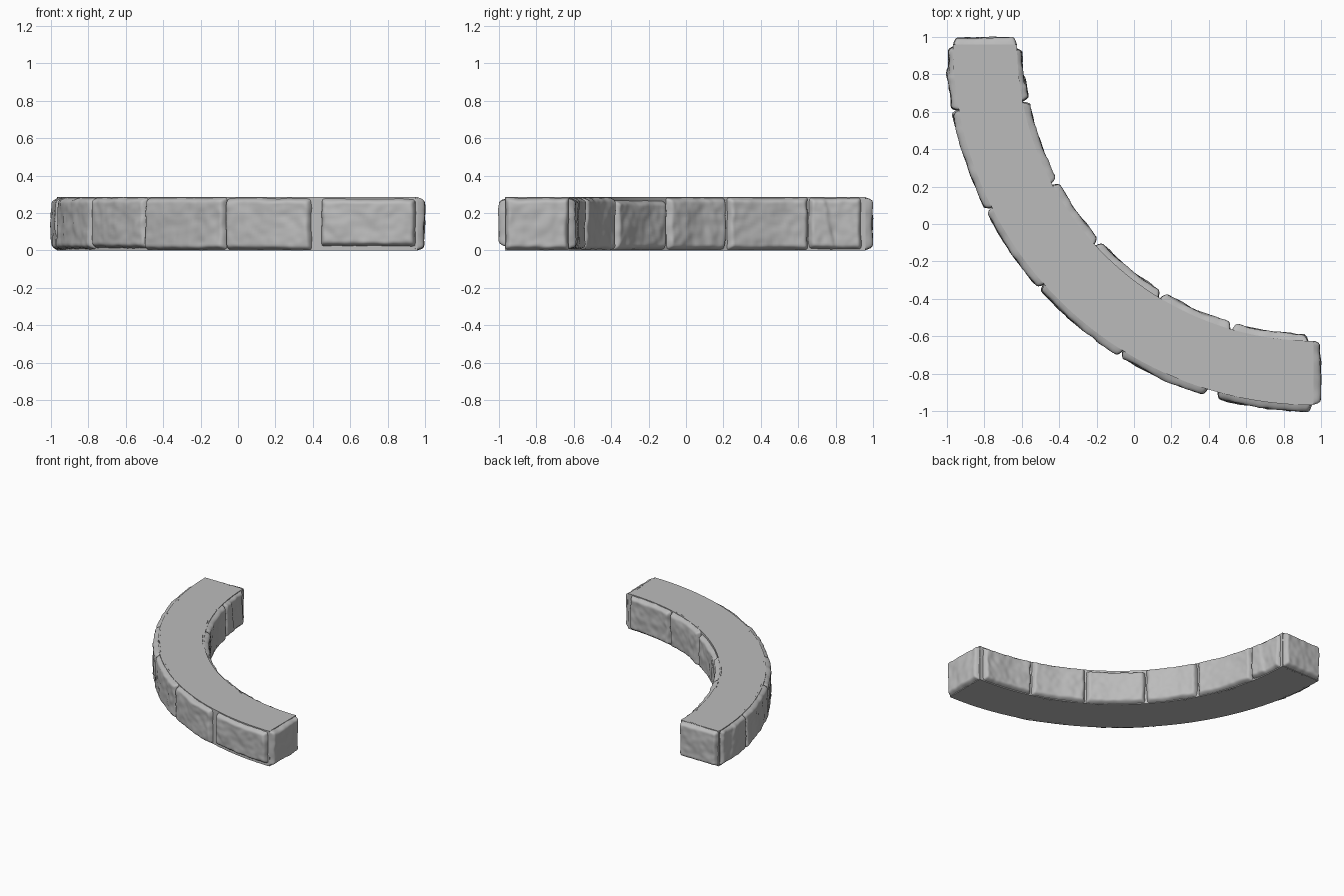
import bpy, bmesh
from math import sin, cos, pi, radians
from mathutils import Vector, noise

cube = bpy.data.objects.get("Cube")
if cube:
    bpy.data.objects.remove(cube)

C = 0.96                   # arc centre, on x and y
R_OUT, R_IN = 1.928, 1.585  # core radii
HEIGHT = 0.285
SINK = 0.015               # how far stone rims reach into the core

stone_grey = bpy.data.materials.new("stone grey")
stone_grey.use_nodes = True
GREY = (0.5, 0.5, 0.5, 1)
stone_grey.diffuse_color = GREY
stone_grey.node_tree.nodes["Principled BSDF"].inputs["Base Color"].default_value = GREY


def finish(bm, name, angle):
    bmesh.ops.recalc_face_normals(bm, faces=bm.faces)
    mesh = bpy.data.meshes.new(name)
    bm.to_mesh(mesh)
    bm.free()
    mesh.materials.append(stone_grey)
    ob = bpy.data.objects.new(name, mesh)
    bpy.context.collection.objects.link(ob)
    bpy.ops.object.select_all(action="DESELECT")
    ob.select_set(True)
    bpy.context.view_layer.objects.active = ob
    bpy.ops.object.shade_smooth_by_angle(angle=radians(angle))


def arc_point(phi, r, z):
    return Vector((C - r * cos(phi), C - r * sin(phi), z))


def build_core(steps=48):
    """Quarter ring with a rectangular section."""
    bm = bmesh.new()
    rings = []
    for i in range(steps + 1):
        phi = i / steps * pi / 2
        section = [(R_IN, 0), (R_OUT, 0), (R_OUT, HEIGHT), (R_IN, HEIGHT)]
        rings.append([bm.verts.new(arc_point(phi, r, z)) for r, z in section])
    for a, b in zip(rings, rings[1:]):
        for k in range(4):
            n = (k + 1) % 4
            bm.faces.new((a[k], a[n], b[n], b[k]))
    bm.faces.new(rings[0])
    bm.faces.new(rings[-1])
    finish(bm, "wall_core", 30)


def build_stone(name, place, length, z0, z1, thick, seed, crack=None, nu=44, nv=30):
    """Rough cushion-shaped slab; place(u, z, depth) puts it on the core."""
    bm = bmesh.new()
    off = Vector((seed * 7.3, seed * 3.1, seed * 1.7))
    tall = z1 - z0

    def rise(edge):
        k = max(0, min(edge / 0.034, 1))
        return 1 - (1 - k) ** 3

    def spaced(i, n):
        return 0.5 - 0.5 * cos(pi * i / n)

    grid = []
    for i in range(nu + 1):
        u = spaced(i, nu)
        row = []
        for j in range(nv + 1):
            v = spaced(j, nv)
            p = Vector((u * length, v * tall, 0))
            wobble = 0.007 * noise.noise(p * 16 + off)
            eu = min(u, 1 - u) * length + wobble
            ev = min(v, 1 - v) * tall + wobble * 0.7
            f = rise(eu) * rise(ev)
            rough = 0.008 * noise.noise(p * 9 + off) + 0.005 * noise.noise(p * 24 + off)
            if crack:
                # one side of the stone has split away
                line = u - crack - 0.2 * (v - 0.5) + 0.05 * noise.noise(p * 12)
                rough -= 0.012 * max(0, min(0.5 - line * 14, 1))
            d = -SINK + (thick + SINK + rough) * f
            row.append(bm.verts.new(place(u, z0 + v * tall, d)))
        grid.append(row)
    for a, b in zip(grid, grid[1:]):
        for j in range(nv):
            bm.faces.new((a[j], b[j], b[j + 1], a[j + 1]))
    # flat hidden back
    rim = ([r[0] for r in grid] + grid[-1][1:] + [r[-1] for r in grid[-2::-1]]
           + grid[0][-2:0:-1])
    bm.faces.new(rim)
    finish(bm, name, 50)


def arc_stones(side, radius, sign, spans):
    for n, (a, b, z0, z1, crack) in enumerate(spans, 1):
        a, b = radians(a), radians(b)

        def place(u, z, d):
            return arc_point(a + (b - a) * u, radius + sign * d, z)

        build_stone(f"{side}_stone_{n}", place, (b - a) * radius, z0, z1,
                    0.034, n + (20 if sign < 0 else 0), crack)


build_core()

# Start angle, end angle, bottom, top, crack position
arc_stones("outer", R_OUT, 1, [
    (0.3, 10.6, 0.0, 0.285, 0.35),
    (10.4, 27.0, 0.005, 0.285, None),
    (26.8, 41.8, 0.01, 0.285, None),
    (41.5, 58.2, 0.0, 0.285, None),
    (58.0, 73.0, 0.0, 0.283, None),
    (74.5, 89.7, 0.02, 0.28, None)])
arc_stones("inner", R_IN, -1, [
    (0.8, 11.2, 0.005, 0.285, 0.6),
    (11.2, 28.0, 0.0, 0.285, None),
    (28.2, 42.4, 0.0, 0.285, None),
    (42.6, 58.6, 0.0, 0.27, None),
    (58.8, 73.8, 0.0, 0.285, None),
    (74.0, 89.0, 0.005, 0.283, None)])

# Stones closing both ends
WIDTH = R_OUT - R_IN


def back_end(u, z, d):
    return Vector((C - R_OUT + u * WIDTH, C + d, z))


def left_end(u, z, d):
    return Vector((C + d, C - R_OUT + u * WIDTH, z))


build_stone("back_end_stone", back_end, WIDTH, 0, 0.285, 0.036, 41)
build_stone("left_end_stone", left_end, WIDTH, 0, 0.285, 0.036, 42)
